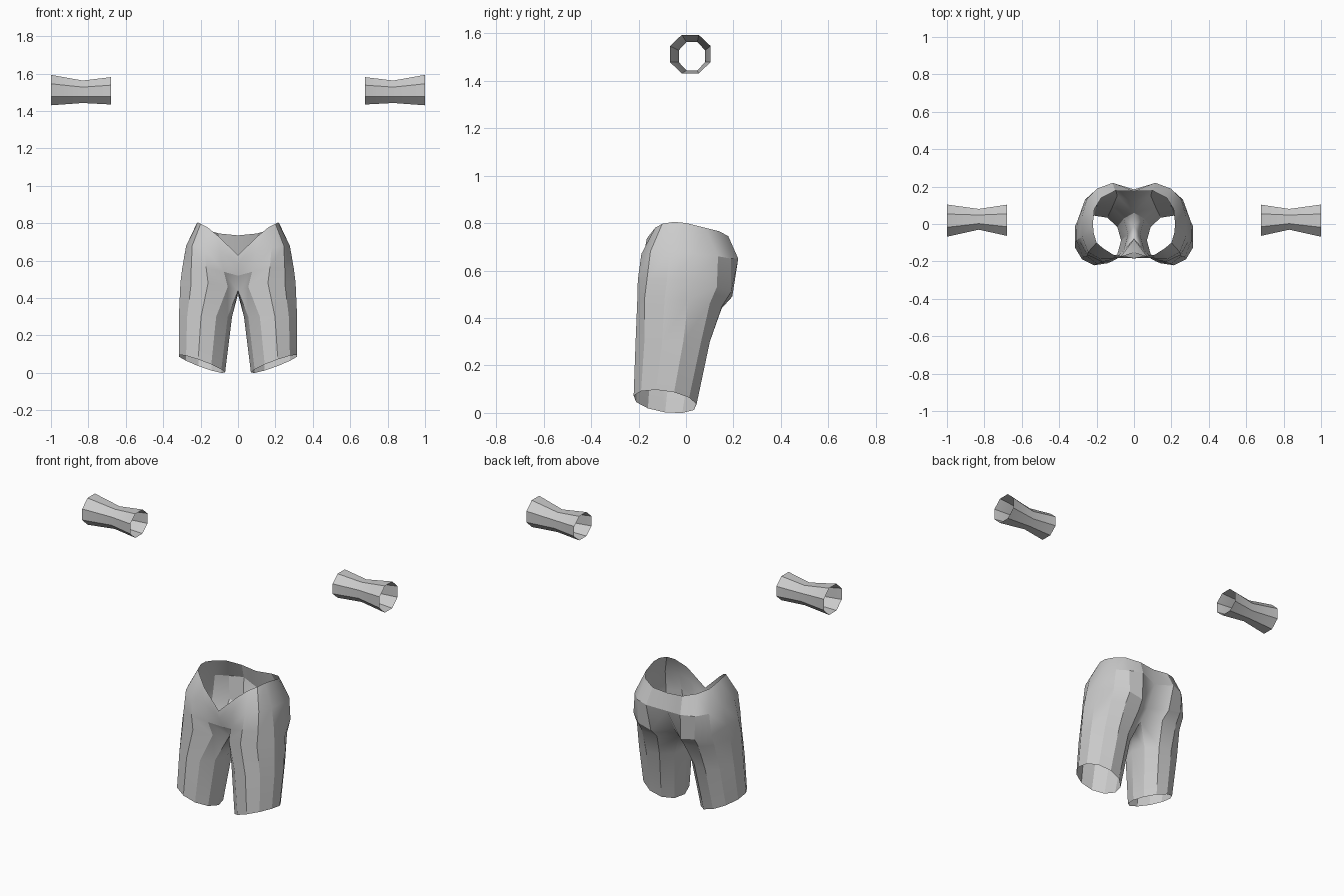
import bpy
from math import sin, cos, pi, radians

if "Cube" in bpy.data.objects:
    bpy.data.objects.remove(bpy.data.objects["Cube"])


def loft(name, rows, closed):
    """Skin successive rows of points; closed[i] wraps the strip i -> i+1. Mirrored over x."""
    verts, starts = [], []
    for r in rows:
        starts.append(len(verts))
        verts += r
    faces = []
    for i, wrap in enumerate(closed):
        a, b = starts[i], starts[i + 1]
        n = min(len(rows[i]), len(rows[i + 1]))
        for k in range(n if wrap else n - 1):
            j = (k + 1) % n
            faces.append((a + k, a + j, b + j, b + k))
    mesh = bpy.data.meshes.new(name)
    mesh.from_pydata(verts, [], faces)
    obj = bpy.data.objects.new(name, mesh)
    bpy.context.collection.objects.link(obj)
    bpy.context.view_layer.objects.active = obj
    obj.select_set(True)
    bpy.ops.object.shade_smooth_by_angle(angle=radians(25))
    obj.select_set(False)
    obj.modifiers.new("mirror", 'MIRROR').merge_threshold = 0.002
    return obj


def leg_ring(cx, cy, z, rx, ry, tilt_x=0, tilt_y=0):
    """Eleven-sided ring, from inner front round the outside to the inner middle."""
    pts = []
    for k in range(11):
        a = pi + (k + 1) * 2 * pi / 11
        pts.append((cx + rx * cos(a), cy + ry * sin(a),
                    z + tilt_x * cos(a) + tilt_y * sin(a)))
    return pts


# Shorts: leg tube, then open half rows from front centre to back centre
hem = leg_ring(.195, -.088, .048, .126, .134, .046, -.018)
thigh = leg_ring(.177, -.056, .30, .145, .158)
crotch = [(0, -.08, .44), (.055, -.165, .46), (.16, -.205, .48), (.25, -.175, .48),
          (.308, -.09, .48), (.305, .01, .48), (.26, .10, .46), (.19, .152, .45),
          (.09, .15, .44), (0, .06, .44), (0, -.01, .42)]
seat = [(0, -.15, .52), (.075, -.18, .54), (.17, -.203, .56), (.25, -.165, .56),
        (.298, -.08, .56), (.297, .03, .56), (.262, .13, .53), (.19, .19, .51),
        (.10, .195, .49), (0, .12, .50)]
hip = [(0, -.18, .58), (.095, -.182, .65), (.18, -.188, .67), (.245, -.15, .68),
       (.277, -.07, .68), (.279, .04, .67), (.25, .135, .66), (.195, .19, .65),
       (.115, .22, .65), (0, .185, .63)]
waist = [(0, -.185, .63), (.11, -.165, .735), (.165, -.13, .78), (.20, -.10, .797),
         (.215, -.05, .805), (.22, 0, .80), (.212, .08, .78), (.175, .14, .765),
         (.10, .178, .745), (0, .175, .735)]
loft("shorts", [hem, thigh, crotch, seat, hip, waist], [True, True, False, False, False])


# Wristbands: eight-sided waisted tubes
def band_ring(x, cy, cz, ry, rz):
    return [(x, cy + ry * cos(a), cz + rz * sin(a))
            for a in (pi / 8 + k * pi / 4 for k in range(8))]


loft("wristbands", [band_ring(.68, .02, 1.508, .09, .079),
                    band_ring(.83, .025, 1.503, .06, .065),
                    band_ring(1.0, .018, 1.512, .093, .088)], [True, True])
